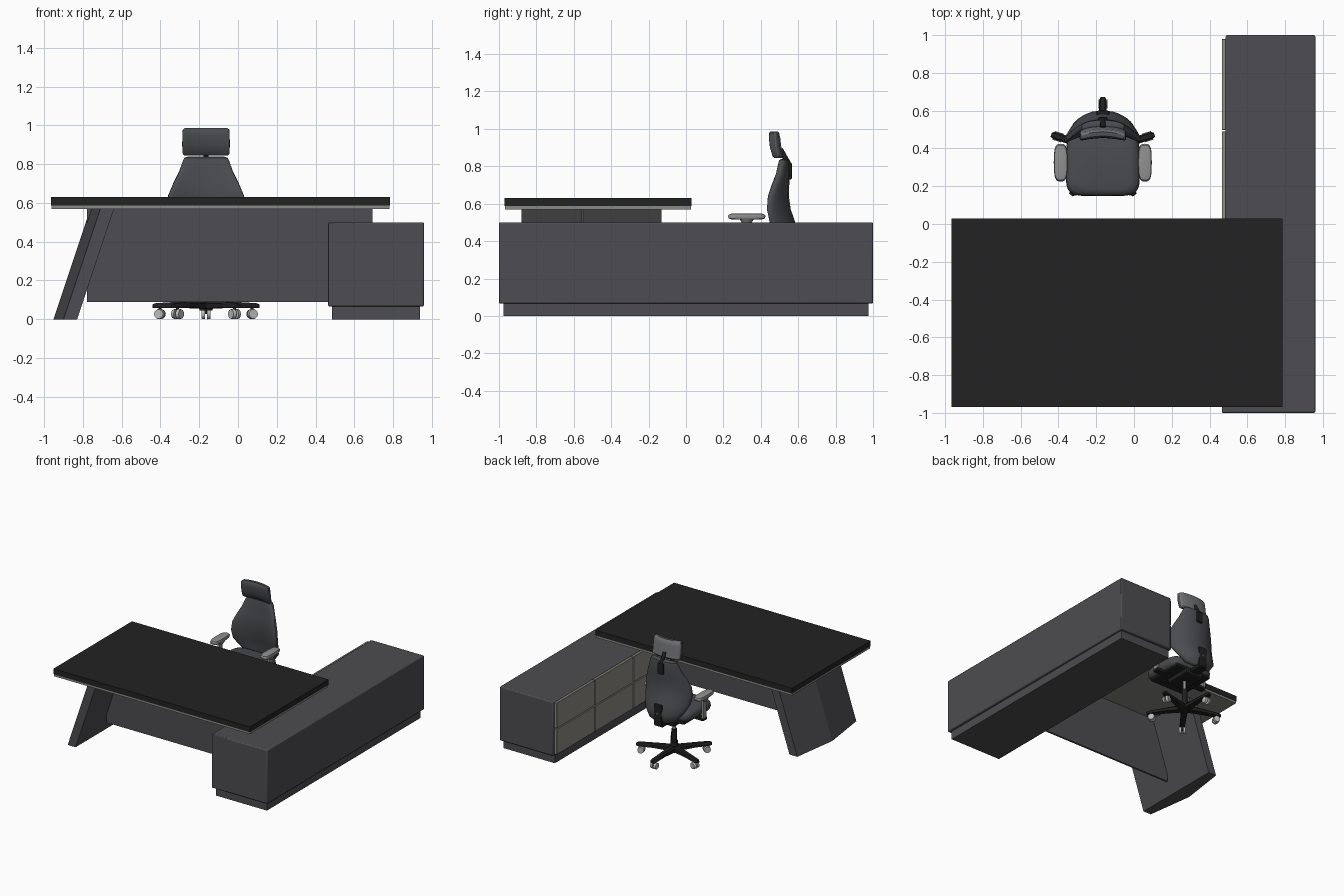
import bpy, bmesh, math
from mathutils import Vector

cube = bpy.data.objects.get("Cube")
if cube:
    bpy.data.objects.remove(cube, do_unlink=True)


def material(name, r, g, b):
    m = bpy.data.materials.new(name)
    m.use_nodes = True
    m.diffuse_color = (r, g, b, 1)
    node = next(n for n in m.node_tree.nodes if n.type == 'BSDF_PRINCIPLED')
    node.inputs["Base Color"].default_value = (r, g, b, 1)
    return m


charcoal = material("charcoal_laminate", .075, .073, .082)
black = material("black_top", .016, .016, .016)
edge_grey = material("edge_grey", .24, .25, .23)
drawer_grey = material("drawer_grey", .27, .265, .235)
fabric = material("chair_fabric", .07, .072, .08)
chair_black = material("chair_black", .014, .014, .015)
arm_grey = material("arm_grey", .28, .28, .28)
shell_grey = material("headrest_grey", .16, .165, .17)
castor_grey = material("castor_grey", .5, .5, .5)


def finish(name, bm, mat, bevel=0, segs=2, smooth=False):
    bmesh.ops.recalc_face_normals(bm, faces=bm.faces)
    me = bpy.data.meshes.new(name)
    bm.to_mesh(me)
    bm.free()
    me.materials.append(mat)
    ob = bpy.data.objects.new(name, me)
    bpy.context.collection.objects.link(ob)
    if bevel:
        mod = ob.modifiers.new("Bevel", 'BEVEL')
        mod.width, mod.segments = bevel, segs
    if smooth:
        bpy.ops.object.select_all(action='DESELECT')
        ob.select_set(True)
        bpy.context.view_layer.objects.active = ob
        bpy.ops.object.shade_smooth_by_angle(angle=math.radians(40))
    return ob


def box(name, x, y, z, mat, bevel=0, segs=2, smooth=False):
    bm = bmesh.new()
    bmesh.ops.create_cube(bm, size=1)
    for v in bm.verts:
        v.co = Vector([a + (b - a) * (c + .5) for (a, b), c in zip((x, y, z), v.co)])
    return finish(name, bm, mat, bevel, segs, smooth)


def tube(name, a, b, r1, r2, mat, sides=16):
    a, b = Vector(a), Vector(b)
    bm = bmesh.new()
    bmesh.ops.create_cone(bm, cap_ends=True, segments=sides, radius1=r1, radius2=r2,
                          depth=(b - a).length)
    bm.transform(Vector((0, 0, 1)).rotation_difference(b - a).to_matrix().to_4x4())
    bmesh.ops.translate(bm, verts=bm.verts, vec=(a + b) / 2)
    return finish(name, bm, mat, smooth=True)


def loft(name, loops, mat, smooth=True):
    bm = bmesh.new()
    rings = [[bm.verts.new(p) for p in loop] for loop in loops]
    n = len(rings[0])
    for lo, hi in zip(rings, rings[1:]):
        for i in range(n):
            bm.faces.new((lo[i], lo[(i + 1) % n], hi[(i + 1) % n], hi[i]))
    bm.faces.new(rings[0])
    bm.faces.new(rings[-1])
    return finish(name, bm, mat, smooth=smooth)


def power(v, e):
    return math.copysign(abs(v) ** e, v)


def pad_ring(z, w, y, t, wrap, e, n=32):
    # Rounded section whose sides wrap forward around the sitter
    pts = []
    for i in range(n):
        a = math.tau * i / n
        c = power(math.cos(a), e)
        pts.append((CX + w * c, y + t * power(math.sin(a), e) - wrap * c * c, z))
    return pts


# Desk: two-layer top, modesty panel, folded slanting leg
box("desk_top", (-.965, .785), (-.97, .03), (.587, .63), black)
box("desk_top_underlay", (-.962, .782), (-.967, .027), (.57, .587), edge_grey)
box("modesty_panel", (-.78, .695), (-.56, -.545), (.09, .57), charcoal)
plan = [(-.83, -.88), (-.83, -.13), (-.9, -.13), (-.952, -.5), (-.9, -.88)]
loft("desk_leg", [[(x + .19 * k, y, .57 * k) for x, y in plan] for k in (0, 1)],
     charcoal, smooth=False)

# Side cabinet: plinth, carcass, drawer fronts
box("cabinet_plinth", (.485, .94), (-.975, .975), (0, .07), charcoal)
box("cabinet_body", (.485, .96), (-1, 1), (.066, .5), charcoal, .008, 2, True)
box("cabinet_front_bay", (.465, .6), (-1, -.5), (.066, .499), charcoal, .006)
for bay in range(3):
    y1 = .98 - .49 * bay
    for row in range(2):
        z0 = .075 + .211 * row
        box("drawer_front", (.465, .487), (y1 - .482, y1), (z0, z0 + .205), drawer_grey, .002, 1)

# Chair base: five arms, twin castors, gas column
CX, CY = -.165, .385
hub = Vector((CX, CY, 0))
up = Vector((0, 0, 1))
for k in range(5):
    a = math.radians(90 + 72 * k)
    d = Vector((math.cos(a), math.sin(a), 0))
    s = Vector((-d.y, d.x, 0))
    loft("base_arm", [[hub + d * r + s * w * p + up * (z + h * q)
                       for p, q in ((-1, -1), (1, -1), (1, .4), (.6, 1), (-.6, 1), (-1, .4))]
                      for r, w, z, h in ((.0, .026, .075, .022), (.15, .021, .075, .015),
                                         (.27, .019, .07, .013), (.287, .012, .068, .009))],
         chair_black)
    c = hub + d * .25 + up * .027
    for side in (-1, 1):
        tube("castor_wheel", c + s * side * .006, c + s * side * .024, .027, .024, castor_grey)
    tube("castor_stem", c, c + up * .04, .008, .008, chair_black, 10)
tube("base_hub", hub + up * .045, hub + up * .13, .034, .028, chair_black)
tube("gas_column", hub + up * .12, hub + up * .23, .02, .02, chair_black)
tube("gas_piston", hub + up * .23, hub + up * .32, .012, .012, arm_grey)

# Seat and mechanism
box("seat_mechanism", (CX - .08, CX + .08), (.28, .5), (.3, .35), chair_black, .012)
box("seat_pan", (CX - .16, CX + .16), (.18, .49), (.335, .36), chair_black, .01)
box("back_bracket", (CX - .04, CX + .04), (.46, .59), (.32, .35), chair_black, .01)
box("back_upright", (CX - .035, CX + .035), (.575, .6), (.33, .5), chair_black, .01)
seat_rings = []
for z, k in ((.35, .88), (.365, .97), (.385, 1), (.41, .98), (.425, .92), (.432, .78)):
    seat_rings.append([(CX + .195 * k * power(math.cos(t), .4) *
                        (1 - .04 * math.sin(t)),
                        .325 + .178 * k * power(math.sin(t), .4), z)
                       for t in (math.tau * i / 40 for i in range(40))])
loft("seat_cushion", seat_rings, fabric)

# Backrest: flared at the lumbar, narrow at the top
back_profile = [(.35, .07, .555, .015, .01), (.37, .115, .56, .03, .03),
                (.43, .165, .565, .037, .06), (.5, .195, .548, .036, .09),
                (.57, .203, .527, .033, .085), (.64, .195, .518, .032, .07),
                (.7, .17, .52, .032, .05), (.76, .14, .525, .03, .03),
                (.815, .12, .525, .028, .015), (.833, .112, .525, .024, .012),
                (.84, .09, .525, .012, .01)]
loft("backrest", [pad_ring(z, w, y, t, b, .65) for z, w, y, t, b in back_profile], fabric)

# Headrest with grey rear shell and its stalk
head = loft("headrest", [pad_ring(z, w, y, t, .02, .35) for z, w, y, t in (
    (.845, .112, .5, .012), (.855, .121, .497, .021), (.9, .123, .486, .024),
    (.95, .122, .48, .024), (.978, .12, .478, .02), (.987, .11, .478, .011))], fabric)
head.data.materials.append(shell_grey)
for f in head.data.polygons:
    f.material_index = int(f.normal.y > .4)
box("stalk_foot", (CX - .025, CX + .025), (.545, .566), (.73, .82), chair_black, .006)
tube("headrest_stalk", (CX, .556, .8), (CX, .505, .89), .014, .014, chair_black, 12)

# Armrests
for side in (-1, 1):
    x = CX + side * .223
    pad = [[(x + .036 * k * power(math.cos(t), .6), .325 + .1 * k * power(math.sin(t), .6), z)
            for t in (math.tau * i / 28 for i in range(28))]
           for z, k in ((.515, .8), (.522, .97), (.535, 1), (.545, .92), (.548, .75))]
    loft("arm_pad", pad, arm_grey)
    tube("arm_mount", (x, .325, .492), (x, .325, .518), .022, .038, arm_grey)
    box("arm_post", (x - .011, x + .011), (.302, .348), (.35, .5), arm_grey, .006)
    box("arm_bracket", tuple(sorted((CX + side * .06, x + side * .011))), (.3, .35), (.332, .357),
        chair_black, .006)
